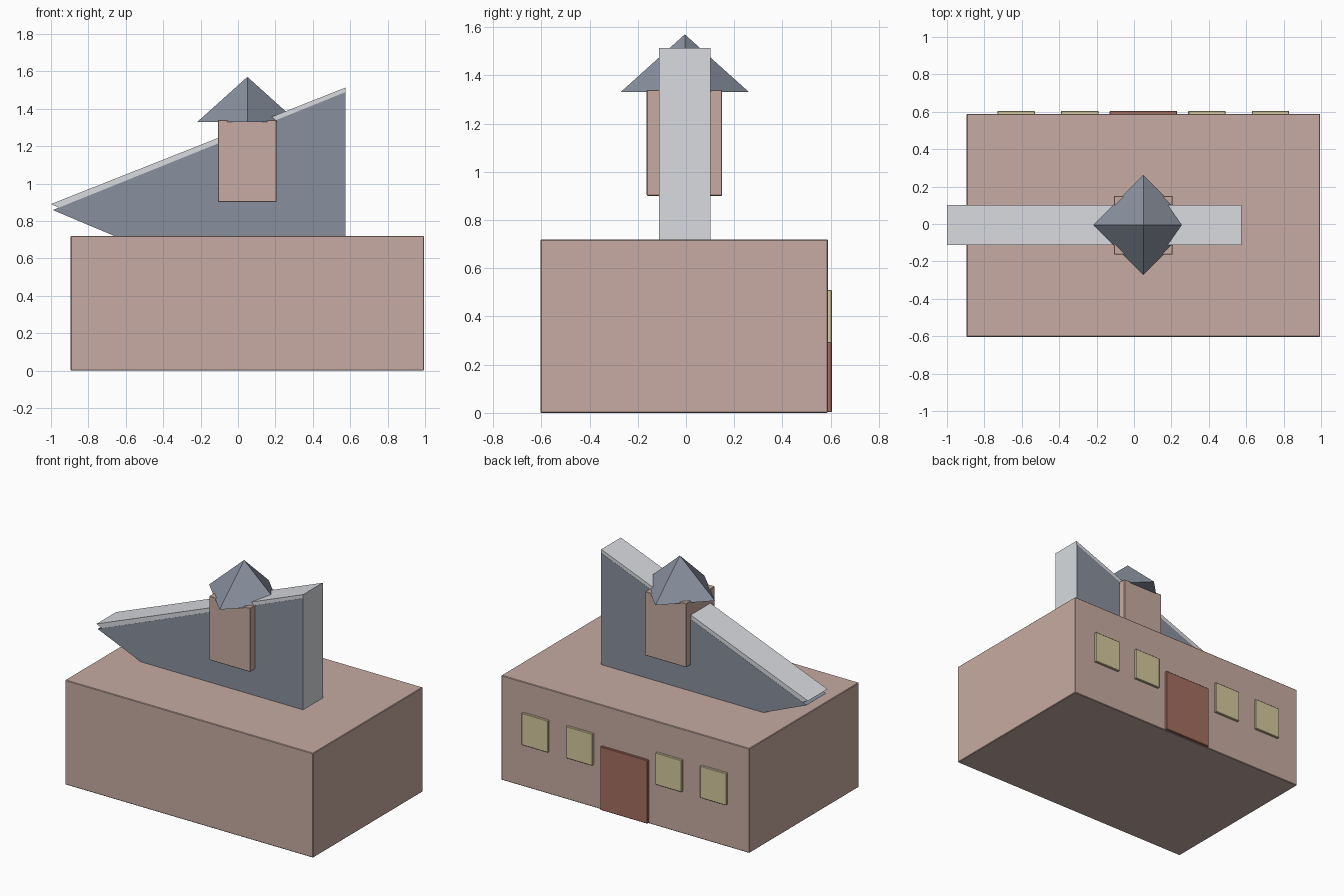
import bpy, bmesh
from mathutils import Matrix

if "Cube" in bpy.data.objects:
    bpy.data.objects.remove(bpy.data.objects["Cube"])


def material(name, rgb):
    m = bpy.data.materials.new(name)
    m.diffuse_color = (*rgb, 1)
    m.use_nodes = True
    m.node_tree.nodes["Principled BSDF"].inputs["Base Color"].default_value = m.diffuse_color
    return m


plaster = material("plaster", (0.57, 0.41, 0.36))
pale = material("pale_metal", (0.69, 0.71, 0.74))
slate = material("slate", (0.25, 0.28, 0.34))
glass = material("window_yellow", (0.68, 0.59, 0.35))
red = material("door_red", (0.37, 0.155, 0.115))


def finish(bm, name, mat, bevel=0):
    bmesh.ops.recalc_face_normals(bm, faces=bm.faces)
    me = bpy.data.meshes.new(name)
    bm.to_mesh(me)
    bm.free()
    me.materials.append(mat)
    ob = bpy.data.objects.new(name, me)
    bpy.context.collection.objects.link(ob)
    if bevel:
        mod = ob.modifiers.new("bevel", 'BEVEL')
        mod.width = bevel
        mod.segments = 1
    return ob


def box(name, x, y, z, mat, bevel=0):
    bm = bmesh.new()
    bmesh.ops.create_cube(bm, size=1)
    for v in bm.verts:
        v.co = [r[0] if c < 0 else r[1] for c, r in zip(v.co, (x, y, z))]
    return finish(bm, name, mat, bevel)


def slab(name, profile, y0, y1, mat):
    bm = bmesh.new()
    f = bm.faces.new([bm.verts.new((x, y0, z)) for x, z in profile])
    ext = bmesh.ops.extrude_face_region(bm, geom=[f])
    for v in ext["geom"]:
        if isinstance(v, bmesh.types.BMVert):
            v.co.y = y1
    return finish(bm, name, mat)


# Main hall
box("hall", (-0.895, 0.995), (-0.604, 0.589), (0, 0.72), plaster, 0.004)

# Sloping fin: pale cap with darker side faces
slab("fin_cap", [(-1.0, 0.89), (-0.6, 0.715), (0.575, 0.715), (0.575, 1.513)],
     -0.112, 0.101, pale)
slab("fin_sides", [(-0.99, 0.858), (-0.65, 0.715), (0.573, 0.715), (0.573, 1.488)],
     -0.113, 0.102, slate)

# Bell tower and its four-sided roof
box("tower", (-0.107, 0.207), (-0.163, 0.15), (0.90, 1.34), plaster, 0.003)
bm = bmesh.new()
bmesh.ops.create_cone(bm, cap_ends=True, segments=4, radius1=0.267, radius2=0,
                      depth=0.24, matrix=Matrix.Translation((0.05, -0.005, 1.45)))
bmesh.ops.remove_doubles(bm, verts=bm.verts, dist=1e-4)
finish(bm, "tower_roof", slate)

# Door and windows on the back wall
box("door", (-0.13, 0.23), (0.57, 0.605), (0.003, 0.44), red, 0.003)
for i, x in enumerate((-0.63, -0.29, 0.39, 0.73)):
    box(f"window_{i + 1}", (x - 0.1, x + 0.1), (0.57, 0.605), (0.29, 0.51), glass, 0.003)
